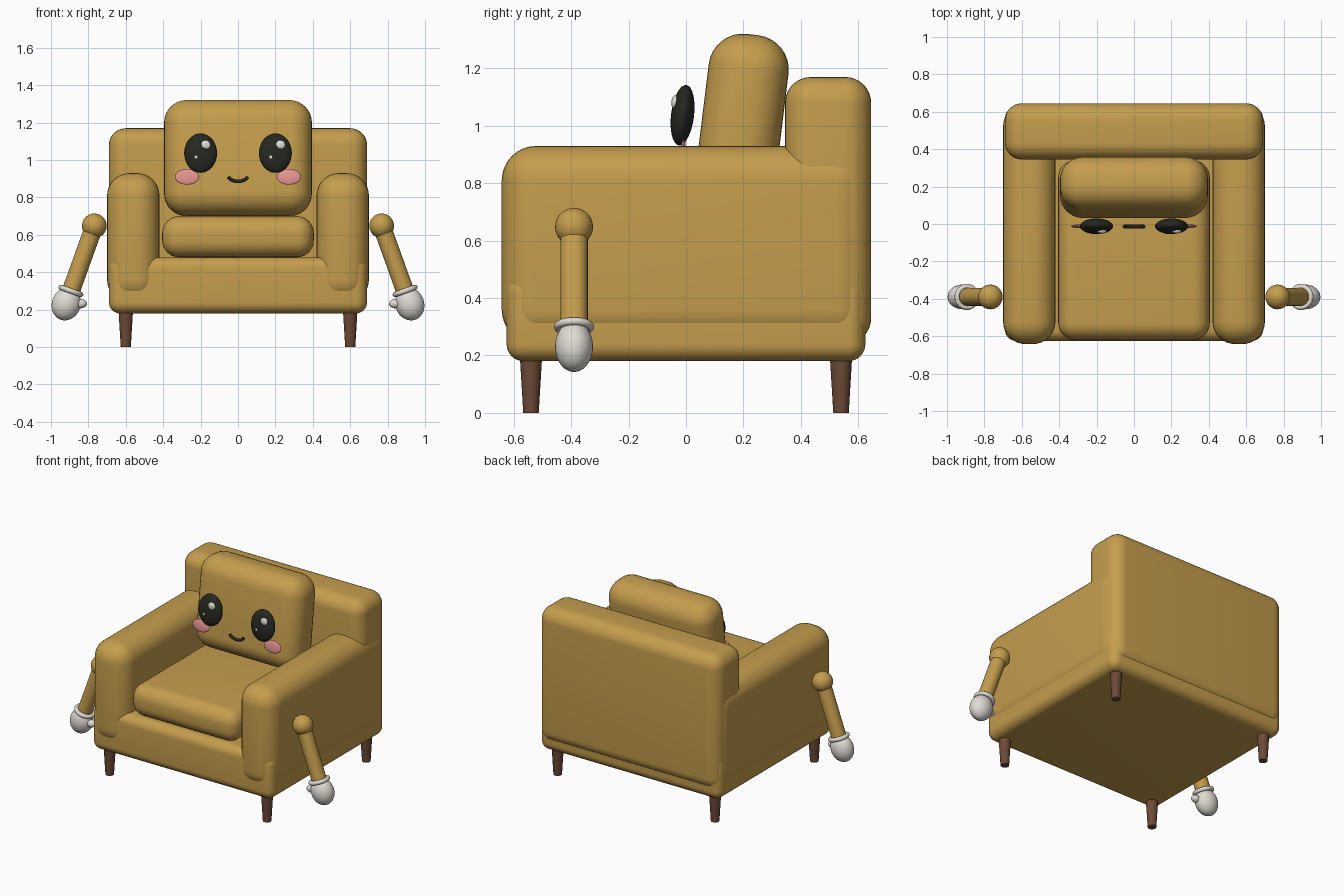
import bpy
from math import radians, sin, cos, pi
from mathutils import Vector

cube = bpy.data.objects.get("Cube")
if cube:
    bpy.data.objects.remove(cube, do_unlink=True)


def material(name, r, g, b):
    m = bpy.data.materials.new(name)
    m.use_nodes = True
    m.diffuse_color = (r, g, b, 1)
    bsdf = next(n for n in m.node_tree.nodes if n.type == 'BSDF_PRINCIPLED')
    bsdf.inputs["Base Color"].default_value = (r, g, b, 1)
    bsdf.inputs["Roughness"].default_value = 0.7
    return m


gold = material("golden fabric", 0.56, 0.34, 0.075)
brown = material("brown wood", 0.15, 0.068, 0.038)
black = material("soft black", 0.02, 0.02, 0.015)
white = material("glove white", 0.74, 0.71, 0.66)
pink = material("blush pink", 0.78, 0.30, 0.28)


def finish(name, mat):
    ob = bpy.context.object
    ob.name = name
    ob.data.materials.append(mat)
    bpy.ops.object.shade_smooth_by_angle(angle=radians(40))
    return ob


def cushion(name, lo, hi, bevel, tilt=0):
    """Rounded box between two corners."""
    lo, hi = Vector(lo), Vector(hi)
    bpy.ops.mesh.primitive_cube_add(size=1, location=(lo + hi) / 2)
    ob = bpy.context.object
    ob.scale = hi - lo
    bpy.ops.object.transform_apply(location=False, rotation=False, scale=True)
    mod = ob.modifiers.new("Round edges", 'BEVEL')
    mod.width = bevel
    mod.segments = 8
    bpy.ops.object.modifier_apply(modifier=mod.name)
    ob.rotation_euler.x = tilt
    return finish(name, gold)


def ball(name, mat, loc, radii, rot=(0, 0, 0)):
    bpy.ops.mesh.primitive_uv_sphere_add(segments=32, ring_count=16, radius=1,
                                         location=loc, rotation=rot)
    bpy.context.object.scale = radii
    return finish(name, mat)


def rod(name, mat, a, b, r_a, r_b):
    a, b = Vector(a), Vector(b)
    bpy.ops.mesh.primitive_cone_add(vertices=24, radius1=r_a, radius2=r_b,
                                    depth=(b - a).length, location=(a + b) / 2)
    bpy.context.object.rotation_euler = (b - a).to_track_quat('Z', 'Y').to_euler()
    return finish(name, mat)


# Upholstered body
cushion("base", (-0.69, -0.625, 0.18), (0.69, 0.625, 0.48), 0.06)
cushion("backrest", (-0.69, 0.345, 0.24), (0.69, 0.645, 1.17), 0.09)
cushion("seat_cushion", (-0.405, -0.62, 0.48), (0.405, 0.34, 0.70), 0.09)
tilt = radians(-7)
cushion("face_pillow", (-0.395, 0.055, 0.70), (0.395, 0.335, 1.32), 0.12, tilt)

for s, side in ((1, "left"), (-1, "right")):
    x0, x1 = sorted((s * 0.42, s * 0.70))
    cushion(side + "_armrest", (x0, -0.642, 0.24), (x1, 0.642, 0.93), 0.12)

    # Wooden legs
    for y, end in ((-0.54, "front"), (0.54, "back")):
        rod(f"{end}_{side}_leg", brown, (s * 0.6, y, 0), (s * 0.6, y, 0.2), 0.027, 0.039)

    # Dangling arm with gloved hand
    shoulder = Vector((s * 0.768, -0.39, 0.648))
    wrist = Vector((s * 0.893, -0.39, 0.30))
    lean = -s * radians(20)
    ball(side + "_shoulder", gold, shoulder, (0.066,) * 3)
    rod(side + "_arm", gold, shoulder, wrist, 0.048, 0.048)
    bpy.ops.mesh.primitive_torus_add(major_segments=32, minor_segments=12,
                                     major_radius=0.056, minor_radius=0.014,
                                     location=wrist, rotation=(0, lean, 0))
    finish(side + "_cuff", white)
    ball(side + "_hand", white, (s * 0.918, -0.39, 0.231), (0.077, 0.066, 0.09), (0, lean, 0))
    ball(side + "_thumb", white, (s * 0.842, -0.40, 0.232), (0.035, 0.026, 0.025))

    # Eye, highlights and cheek
    ball(side + "_eye", black, (s * 0.2, -0.012, 1.037), (0.088, 0.04, 0.106), (tilt, 0, 0))
    ball(side + "_eye_big_glint", white, (s * 0.2 + 0.027, -0.038, 1.08), (0.026, 0.013, 0.026))
    ball(side + "_eye_small_glint", white, (s * 0.2 - 0.023, -0.046, 1.015), (0.012, 0.008, 0.012))
    ball(side + "_cheek", pink, (s * 0.272, -0.012, 0.91), (0.065, 0.01, 0.042), (tilt, 0, 0))

# Smiling mouth
curve = bpy.data.curves.new("mouth", 'CURVE')
curve.dimensions = '3D'
curve.bevel_depth = 0.01
curve.bevel_resolution = 3
curve.use_fill_caps = True
line = curve.splines.new('POLY')
steps = 16
line.points.add(steps)
for i, p in enumerate(line.points):
    a = pi * (0.1 + 0.8 * i / steps)
    p.co = (-0.055 * cos(a), -0.014, 0.922 - 0.036 * sin(a), 1)
curve.materials.append(black)
mouth = bpy.data.objects.new("mouth", curve)
bpy.context.collection.objects.link(mouth)
